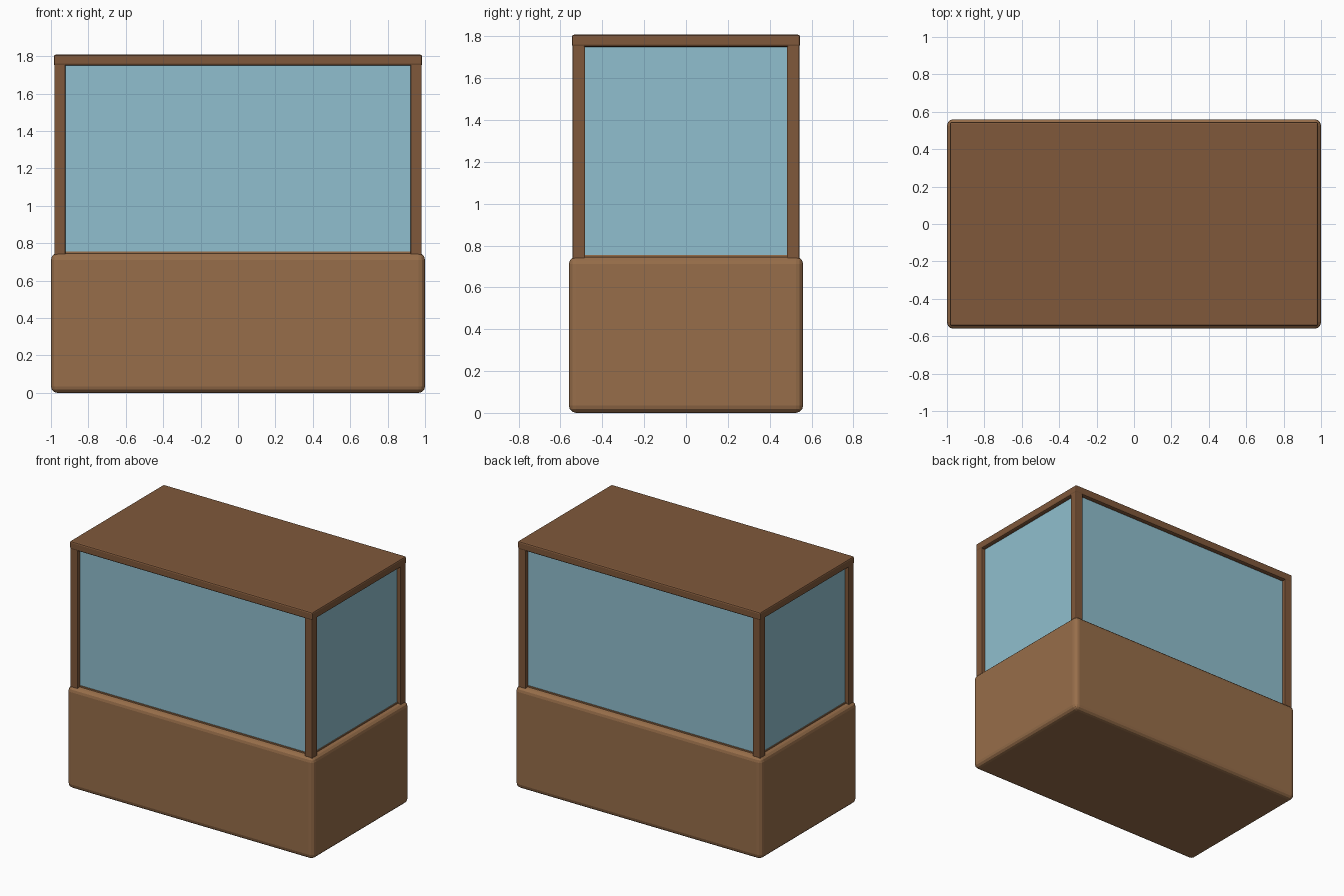
import bpy

if "Cube" in bpy.data.objects:
    bpy.data.objects.remove(bpy.data.objects["Cube"])


def material(name, color):
    m = bpy.data.materials.new(name)
    m.diffuse_color = color
    m.use_nodes = True
    m.node_tree.nodes["Principled BSDF"].inputs["Base Color"].default_value = m.diffuse_color
    return m


wood = material("light_wood", (0.31, 0.155, 0.068, 1))
trim = material("dark_wood", (0.215, 0.098, 0.043, 1))
glass_blue = material("glass_blue", (0.28, 0.52, 0.62, 1))


def box(name, center, size, mat, bevel=0.0, segments=2):
    bpy.ops.mesh.primitive_cube_add(size=1, location=center)
    ob = bpy.context.object
    ob.name = name
    ob.scale = size
    bpy.ops.object.transform_apply(location=False, rotation=False, scale=True)
    ob.data.materials.append(mat)
    if bevel:
        mod = ob.modifiers.new("rounded_edges", 'BEVEL')
        mod.width = bevel
        mod.segments = segments
    return ob


# Rounded cabinet with a thin raised deck
box("cabinet_base", (0, 0, 0.373), (2, 1.12, 0.746), wood, 0.035, 3)
box("deck", (0, 0, 0.748), (1.92, 1.04, 0.014), wood)

# Corner posts
for sx, x_name in ((-1, "left"), (1, "right")):
    for sy, y_name in ((-1, "front"), (1, "back")):
        box(f"{y_name}_{x_name}_post", (sx * 0.952, sy * 0.512, 1.245),
            (0.06, 0.06, 1.03), trim, 0.006)

# Glass panes set back between the posts
for s, side in ((-1, "front"), (1, "back")):
    box(f"{side}_glass", (0, s * 0.507, 1.252), (1.87, 0.014, 1.0), glass_blue)
for s, side in ((-1, "left"), (1, "right")):
    box(f"{side}_glass", (s * 0.947, 0, 1.252), (0.014, 1.0, 1.0), glass_blue)

# Lid
box("lid", (0, 0, 1.779), (1.97, 1.09, 0.058), trim, 0.01)
